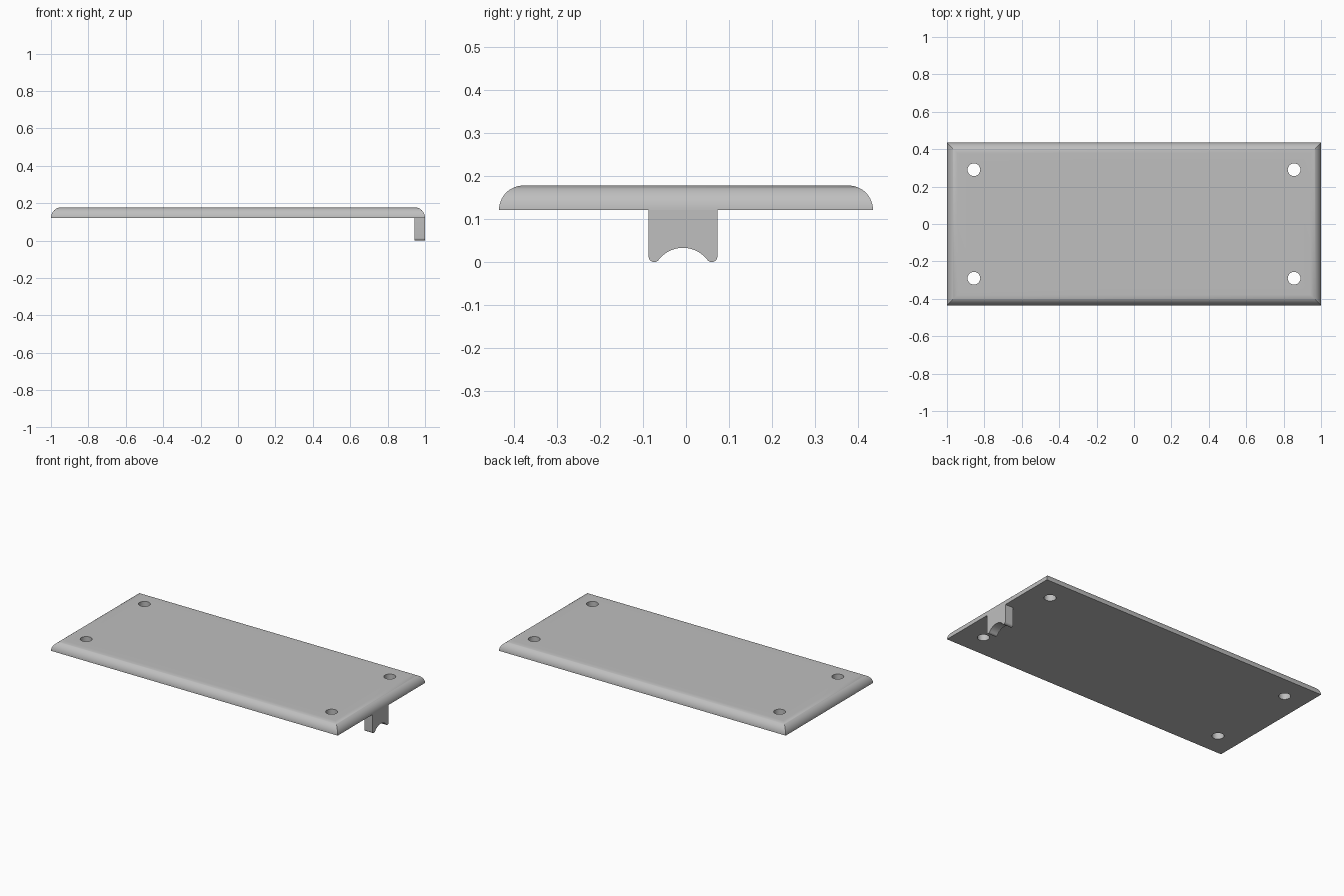
import bpy
import bmesh
from math import pi, sin, cos, atan2, radians, hypot

cube = bpy.data.objects.get("Cube")
if cube:
    bpy.data.objects.remove(cube, do_unlink=True)

HALF_X, HALF_Y = 1.0, 0.435
BOTTOM, TOP = 0.121, 0.178

grey = bpy.data.materials.new("plain_grey")
grey.use_nodes = True
colour = (0.52, 0.52, 0.52, 1)
grey.diffuse_color = colour
grey.node_tree.nodes["Principled BSDF"].inputs["Base Color"].default_value = colour


def make_object(name, bm):
    bmesh.ops.recalc_face_normals(bm, faces=bm.faces)
    mesh = bpy.data.meshes.new(name)
    bm.to_mesh(mesh)
    bm.free()
    mesh.materials.append(grey)
    obj = bpy.data.objects.new(name, mesh)
    bpy.context.collection.objects.link(obj)
    return obj


def activate(obj):
    bpy.ops.object.select_all(action="DESELECT")
    obj.select_set(True)
    bpy.context.view_layer.objects.active = obj


def smooth(obj):
    activate(obj)
    bpy.ops.object.shade_smooth_by_angle(angle=radians(30))


# Plate: rectangles shrinking along a quarter round, giving mitred corners
bm = bmesh.new()
radius, steps = TOP - BOTTOM, 16
rings = []
for i in range(steps + 1):
    a = i / steps * pi / 2
    inset, z = radius * (1 - cos(a)), BOTTOM + radius * sin(a)
    rings.append([bm.verts.new((sx * (HALF_X - inset), sy * (HALF_Y - inset), z))
                  for sx, sy in ((-1, -1), (1, -1), (1, 1), (-1, 1))])
for low, high in zip(rings, rings[1:]):
    for k in range(4):
        n = (k + 1) % 4
        bm.faces.new((low[k], low[n], high[n], high[k]))
bm.faces.new(rings[0])
bm.faces.new(rings[-1])
plate = make_object("plate", bm)

# Four screw holes
bm = bmesh.new()
for sx in (-1, 1):
    for sy in (-1, 1):
        made = bmesh.ops.create_cone(bm, cap_ends=True, segments=48,
                                     radius1=0.034, radius2=0.034, depth=0.2)
        bmesh.ops.translate(bm, verts=made["verts"],
                            vec=(sx * 0.856, sy * 0.29, BOTTOM))
cutter = make_object("hole_cutter", bm)
cutter.hide_render = True
cut = plate.modifiers.new("holes", "BOOLEAN")
cut.operation = "DIFFERENCE"
cut.solver = "EXACT"
cut.object = cutter
activate(plate)
bpy.ops.object.modifier_apply(modifier=cut.name)
bpy.data.objects.remove(cutter, do_unlink=True)
smooth(plate)

# Saddle bracket: right half of its outline, then mirrored
mid, half, foot, arch_r, arch_top = -0.007, 0.08, 0.013, 0.0715, 0.033
arch_z = arch_top - arch_r
foot_y = half - foot
tangent = atan2(foot - arch_z, foot_y)
outline = [(half, BOTTOM)]
for i in range(13):      # rounded foot
    a = i / 12 * -(pi - tangent)
    outline.append((foot_y + foot * cos(a), foot + foot * sin(a)))
for i in range(1, 17):   # arch up to the centre line
    a = tangent + (pi / 2 - tangent) * i / 16
    outline.append((arch_r * cos(a), arch_z + arch_r * sin(a)))
outline += [(-y, z) for y, z in reversed(outline[:-1])]

bm = bmesh.new()
face = bm.faces.new([bm.verts.new((0.943, mid + y, z)) for y, z in outline])
grown = bmesh.ops.extrude_face_region(bm, geom=[face])
bmesh.ops.translate(bm, vec=(HALF_X - 0.943, 0, 0),
                    verts=[v for v in grown["geom"] if isinstance(v, bmesh.types.BMVert)])
smooth(make_object("saddle_bracket", bm))
